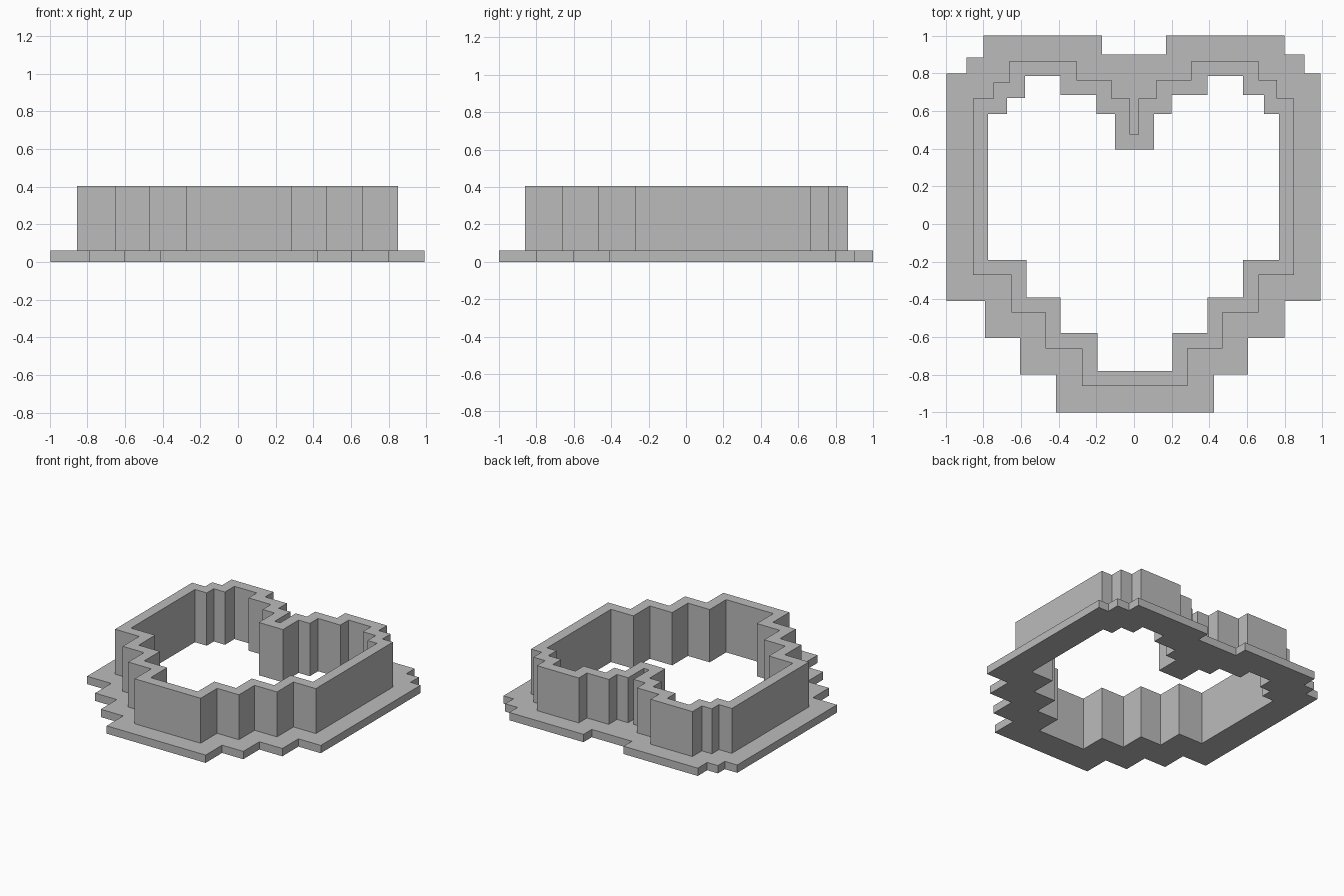
import bpy
import bmesh

cube = bpy.data.objects.get("Cube")
if cube:
    bpy.data.objects.remove(cube, do_unlink=True)

FLANGE_TOP, RIM_TOP = 0.06, 0.405

# Small differences of the right half from a true mirror of the left half
X_SKEW = [0.01, 0, 0.01, -0.005, 0.015, 0, 0, 0, 0.005]
SHOULDER, SHOULDER_DROP = 5, 0.015


def stairs(xs, ys):
    """Stepped half outline, from bottom centre round to top centre."""
    points = []
    for i, x in enumerate(xs):
        points += [(x, ys[i]), (x, ys[i + 1])]
    return points


def heart(xs, ys):
    """Closed stepped heart outline."""
    other_xs = [skew - x for x, skew in zip(xs, X_SKEW)]
    other_ys = list(ys)
    other_ys[SHOULDER] -= SHOULDER_DROP
    return stairs(xs, ys) + stairs(other_xs, other_ys)[::-1]


opening = heart(
    [0.205, 0.39, 0.58, 0.77, 0.69, 0.58, 0.39, 0.2, 0.105],
    [-0.78, -0.58, -0.39, -0.19, 0.585, 0.685, 0.785, 0.685, 0.585, 0.395])
wall = heart(
    [0.285, 0.47, 0.66, 0.85, 0.76, 0.66, 0.305, 0.12, 0.025],
    [-0.86, -0.66, -0.47, -0.27, 0.665, 0.765, 0.865, 0.765, 0.665, 0.475])
flange = heart(
    [0.425, 0.605, 0.8, 0.99, 0.905, 0.8, 0.17],
    [-1, -0.8, -0.605, -0.41, 0.8, 0.9, 1, 0.9])

bm = bmesh.new()


def loop(outline, z):
    return [bm.verts.new((x, y, z)) for x, y in outline]


def upright(low, high):
    """Vertical faces between two matching loops."""
    for i in range(len(low)):
        bm.faces.new((low[i - 1], low[i], high[i], high[i - 1]))


def flat_ring(outer, inner):
    """Horizontal face band between two nested loops."""
    edges = []
    for ring in (outer, inner):
        for i in range(len(ring)):
            edge = bm.edges.get((ring[i - 1], ring[i]))
            edges.append(edge or bm.edges.new((ring[i - 1], ring[i])))
    bmesh.ops.triangle_fill(bm, edges=edges, use_beauty=True)


# Base flange, upright wall and through opening form one closed solid
flange_low, flange_high = loop(flange, 0), loop(flange, FLANGE_TOP)
wall_low, wall_high = loop(wall, FLANGE_TOP), loop(wall, RIM_TOP)
opening_low, opening_high = loop(opening, 0), loop(opening, RIM_TOP)
upright(flange_low, flange_high)
upright(wall_low, wall_high)
upright(opening_low, opening_high)
flat_ring(flange_low, opening_low)
flat_ring(flange_high, wall_low)
flat_ring(wall_high, opening_high)
bmesh.ops.recalc_face_normals(bm, faces=bm.faces)

mesh = bpy.data.meshes.new("stepped_heart_cutter")
bm.to_mesh(mesh)
bm.free()

# Plain grey plastic
grey = bpy.data.materials.new("plain_grey")
grey.use_nodes = True
colour = (0.5, 0.5, 0.5, 1)
grey.diffuse_color = colour
grey.node_tree.nodes["Principled BSDF"].inputs["Base Color"].default_value = colour
mesh.materials.append(grey)

cutter = bpy.data.objects.new("stepped_heart_cutter", mesh)
bpy.context.collection.objects.link(cutter)
